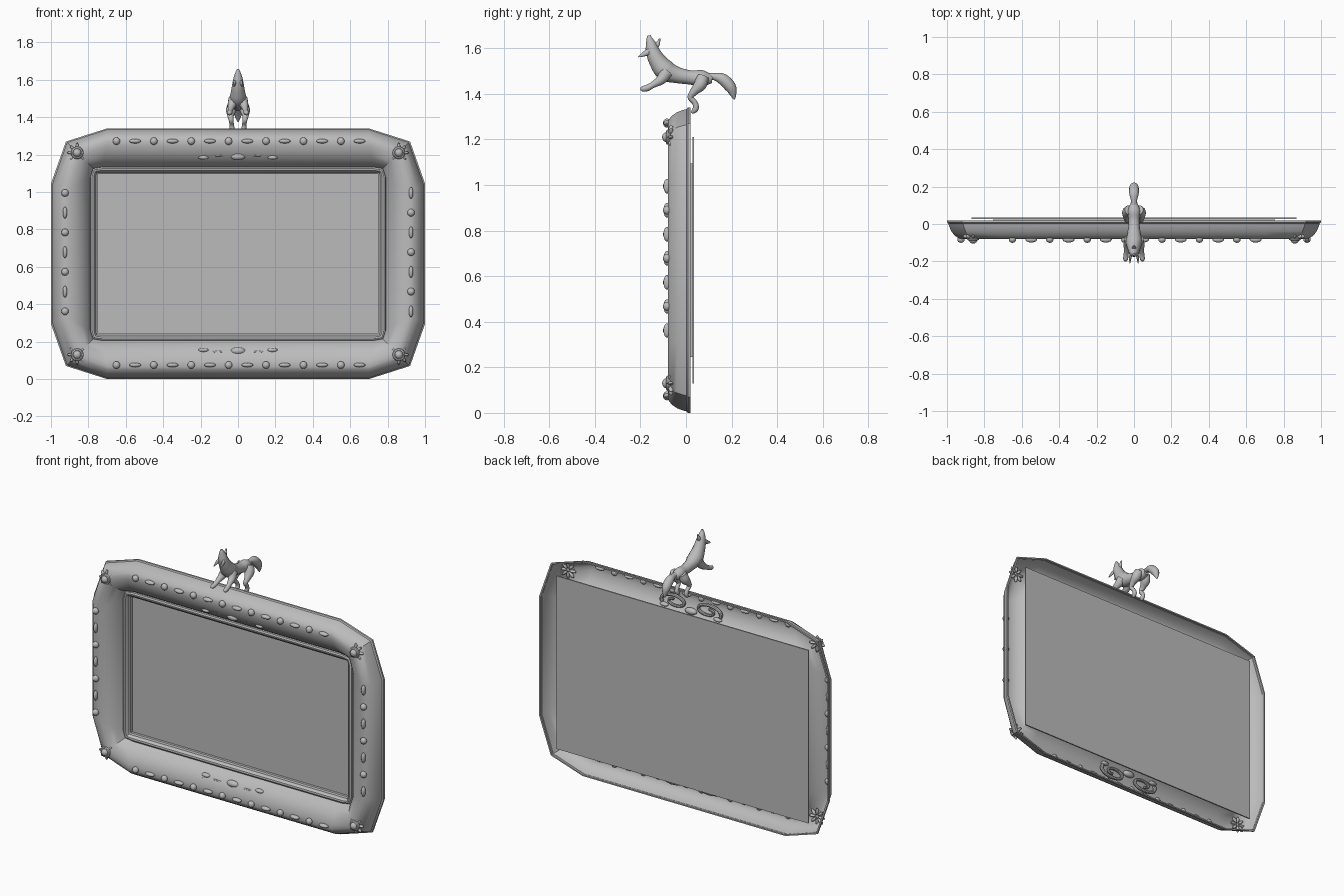
import bpy, bmesh, math
from mathutils import Vector, Matrix

if "Cube" in bpy.data.objects:
    bpy.data.objects.remove(bpy.data.objects["Cube"])

CZ = 0.67  # frame centre height
grey = bpy.data.materials.new("plain_grey")
grey.diffuse_color = (0.5, 0.5, 0.5, 1)
grey.use_nodes = True
grey.node_tree.nodes["Principled BSDF"].inputs["Base Color"].default_value = grey.diffuse_color


def finish(name, bm, angle=40, fix=True):
    if fix:
        bmesh.ops.recalc_face_normals(bm, faces=bm.faces)
    me = bpy.data.meshes.new(name)
    bm.to_mesh(me)
    bm.free()
    me.materials.append(grey)
    me.shade_smooth()
    me.set_sharp_from_angle(angle=math.radians(angle))
    ob = bpy.data.objects.new(name, me)
    bpy.context.collection.objects.link(ob)
    return ob


def ellipsoid(bm, c, r, turn=0.0, seg=14):
    m = (Matrix.Translation(c) @ Matrix.Rotation(turn, 4, 'Y')
         @ Matrix.Diagonal((r[0], r[1], r[2], 1)))
    bmesh.ops.create_uvsphere(bm, u_segments=seg, v_segments=8, radius=1, matrix=m)


def tube(bm, pts, side=(1, 0, 0), flat=1.0, steps=5, seg=12):
    """Round limb through (x, y, z, radius) points; flat scales it along side."""
    P = [Vector(p) for p in pts]
    P = [2 * P[0] - P[1]] + P + [2 * P[-1] - P[-2]]
    path = []
    for i in range(1, len(P) - 2):
        a, b, c, d = P[i - 1:i + 3]
        for k in range(steps):
            t = k / steps
            path.append(0.5 * (2 * b + (c - a) * t + (2 * a - 5 * b + 4 * c - d) * t * t
                               + (3 * b - a - 3 * c + d) * t ** 3))
    path.append(P[-2])
    rings = []
    for i, p in enumerate(path):
        tan = (path[min(i + 1, len(path) - 1)] - path[max(i - 1, 0)]).to_3d().normalized()
        u = Vector(side)
        u = (u - tan * u.dot(tan)).normalized()
        v = tan.cross(u)
        r = max(p[3], 0.001)
        rings.append([bm.verts.new(p.to_3d() + r * (u * flat * math.cos(w) + v * math.sin(w)))
                      for w in (2 * math.pi * k / seg for k in range(seg))])
    for a, b in zip(rings, rings[1:]):
        for k in range(seg):
            bm.faces.new((a[k], a[(k + 1) % seg], b[(k + 1) % seg], b[k]))
    bm.faces.new(rings[0][::-1])
    bm.faces.new(rings[-1])


# Frame shell: chamfered loops swept from the back rim over the ridge to the opening
OUT = [(0.70, 0.67), (0.92, 0.60), (1.0, 0.375)]
RIDGE = [(0.70, 0.605), (0.86, 0.545), (0.925, 0.33)]
INN = [(0.72, 0.465), (0.775, 0.456), (0.79, 0.41)]
OPEN = [(0.74, 0.425), (0.75, 0.425), (0.75, 0.415)]


def loop(bm, A, B, s, y):
    q = [(a[0] + (b[0] - a[0]) * s, a[1] + (b[1] - a[1]) * s) for a, b in zip(A, B)]
    pts = ([(x, z) for x, z in q] + [(x, -z) for x, z in q[::-1]]
           + [(-x, -z) for x, z in q] + [(-x, z) for x, z in q[::-1]])
    return [bm.verts.new((x, y, CZ + z)) for x, z in pts]


bm = bmesh.new()
sections = [
    (OUT, RIDGE, [(0.12, 0.008), (0.12, 0.02), (0, 0.02), (0, 0.008), (0.1, 0.003), (0.17, -0.015),
                  (0.32, -0.04), (0.55, -0.062), (0.8, -0.075), (1, -0.08)]),
    (RIDGE, INN, [(0.2, -0.078), (0.4, -0.071), (0.58, -0.059), (0.74, -0.043),
                  (0.88, -0.022), (1, 0.004)]),
    (INN, OPEN, [(0.02, -0.008), (0.25, -0.013), (0.5, -0.011), (0.7, -0.002),
                 (0.75, 0.008), (1, 0.012), (1, 0.028)]),
]
rings = [loop(bm, A, B, s, y) for A, B, prof in sections for s, y in prof]
for a, b in zip(rings, rings[1:]):
    for k in range(12):
        bm.faces.new((a[k], a[(k + 1) % 12], b[(k + 1) % 12], b[k]))
finish("frame", bm, 32)

# Back panel filling the opening
bm = bmesh.new()
bmesh.ops.create_cube(bm, size=1, matrix=Matrix.Translation((0, 0.032, CZ))
                      @ Matrix.Diagonal((1.74, 0.008, 1.08, 1)))
finish("panel", bm)

# Bead and reel trim along the ridge
bm = bmesh.new()
BALL, REEL = (0.02, 0.018, 0.02), (0.032, 0.016, 0.012)
for z in (0.075, 1.272):
    for i in range(14):
        ellipsoid(bm, (-0.65 + 0.1 * i, -0.083, z), REEL if i % 2 else BALL)
for sx in (-1, 1):
    for i in range(7):
        ball = (i % 2 == 0) == (sx < 0)
        ellipsoid(bm, (0.925 * sx, -0.083, 0.995 - 0.1055 * i), BALL if ball else REEL,
                  0 if ball else math.pi / 2)
finish("bead_trim", bm)

# Corner rosettes: knob, ring and petals that show behind the shell
bm = bmesh.new()
for sx in (-1, 1):
    for sz in (-1, 1):
        cx, cz = 0.86 * sx, CZ + 0.54 * sz
        ellipsoid(bm, (cx, -0.085, cz), (0.022, 0.02, 0.022))
        ring = [(cx + 0.024 * math.cos(w), -0.078, cz + 0.024 * math.sin(w), 0.010)
                for w in (math.pi * k / 6 for k in range(13))]
        tube(bm, ring, side=(0, 1, 0), steps=2, seg=8)
        for k in range(8):
            w = math.pi * k / 4
            ellipsoid(bm, (cx + 0.032 * math.cos(w), -0.066, cz + 0.032 * math.sin(w)),
                      (0.022, 0.012, 0.008), -w, 8)
finish("corner_rosettes", bm)

# Scroll ornaments at the middle of the top and bottom rails
bm = bmesh.new()
for sz in (-1, 1):
    for sx in (-1, 1):
        spiral = []
        for k in range(19):
            w = math.pi * (1.15 - k / 7)
            r = 1 - k / 26
            spiral.append((sx * (0.115 - 0.095 * r * math.cos(w)), -0.052,
                           CZ + sz * (0.55 + 0.045 * r * math.sin(w)), 0.011 - 0.0002 * k))
        tube(bm, spiral, side=(0, 1, 0), steps=3, seg=8)
        ellipsoid(bm, (0.185 * sx, -0.05, CZ + 0.515 * sz), (0.028, 0.016, 0.012))
    ellipsoid(bm, (0, -0.05, CZ + 0.52 * sz), (0.04, 0.02, 0.02))
finish("rail_scrolls", bm)

# Leaping wolf: body from hips up the neck to the raised muzzle
bm = bmesh.new()
tube(bm, [(0, 0.115, 1.465, 0.018), (0, 0.07, 1.468, 0.036), (0, 0.02, 1.472, 0.031),
          (0, -0.04, 1.483, 0.036), (0, -0.09, 1.503, 0.046), (0, -0.125, 1.545, 0.038),
          (0, -0.145, 1.585, 0.031), (0, -0.153, 1.615, 0.024), (0, -0.160, 1.64, 0.014),
          (0, -0.162, 1.657, 0.006)], flat=0.95)
finish("wolf_body", bm, 60)

# Lower jaw and ears
bm = bmesh.new()
tube(bm, [(0, -0.145, 1.59, 0.015), (0, -0.125, 1.618, 0.010), (0, -0.115, 1.643, 0.003)])
finish("wolf_jaw", bm, 60)
bm = bmesh.new()
for s in (-1, 1):
    tube(bm, [(0.015 * s, -0.155, 1.59, 0.014), (0.02 * s, -0.182, 1.576, 0.011),
              (0.022 * s, -0.21, 1.562, 0.002)], flat=0.6)
finish("wolf_ears", bm, 60)

# Bushy tail
bm = bmesh.new()
tube(bm, [(0, 0.085, 1.472, 0.018), (0, 0.12, 1.476, 0.015), (0, 0.16, 1.465, 0.025),
          (0, 0.195, 1.43, 0.025), (0, 0.208, 1.395, 0.013), (0, 0.212, 1.375, 0.003)])
finish("wolf_tail", bm, 60)

# Front legs stretched forward, hind legs standing on the frame
bm = bmesh.new()
for s in (-1, 1):
    tube(bm, [(0.022 * s, -0.085, 1.495, 0.030), (0.034 * s, -0.11, 1.462, 0.022),
              (0.04 * s, -0.145, 1.44, 0.014), (0.043 * s, -0.17, 1.426, 0.014),
              (0.045 * s, -0.19, 1.422, 0.012), (0.045 * s, -0.2, 1.42, 0.004)])
finish("wolf_front_legs", bm, 60)
bm = bmesh.new()
for s in (-1, 1):
    tube(bm, [(0.025 * s, 0.075, 1.475, 0.026), (0.036 * s, 0.062, 1.44, 0.028),
              (0.04 * s, 0.035, 1.41, 0.018), (0.037 * s, 0.02, 1.385, 0.013),
              (0.034 * s, 0.038, 1.362, 0.012), (0.032 * s, 0.044, 1.34, 0.013),
              (0.03 * s, 0.034, 1.325, 0.011), (0.03 * s, 0.024, 1.318, 0.004)])
finish("wolf_hind_legs", bm, 60)
